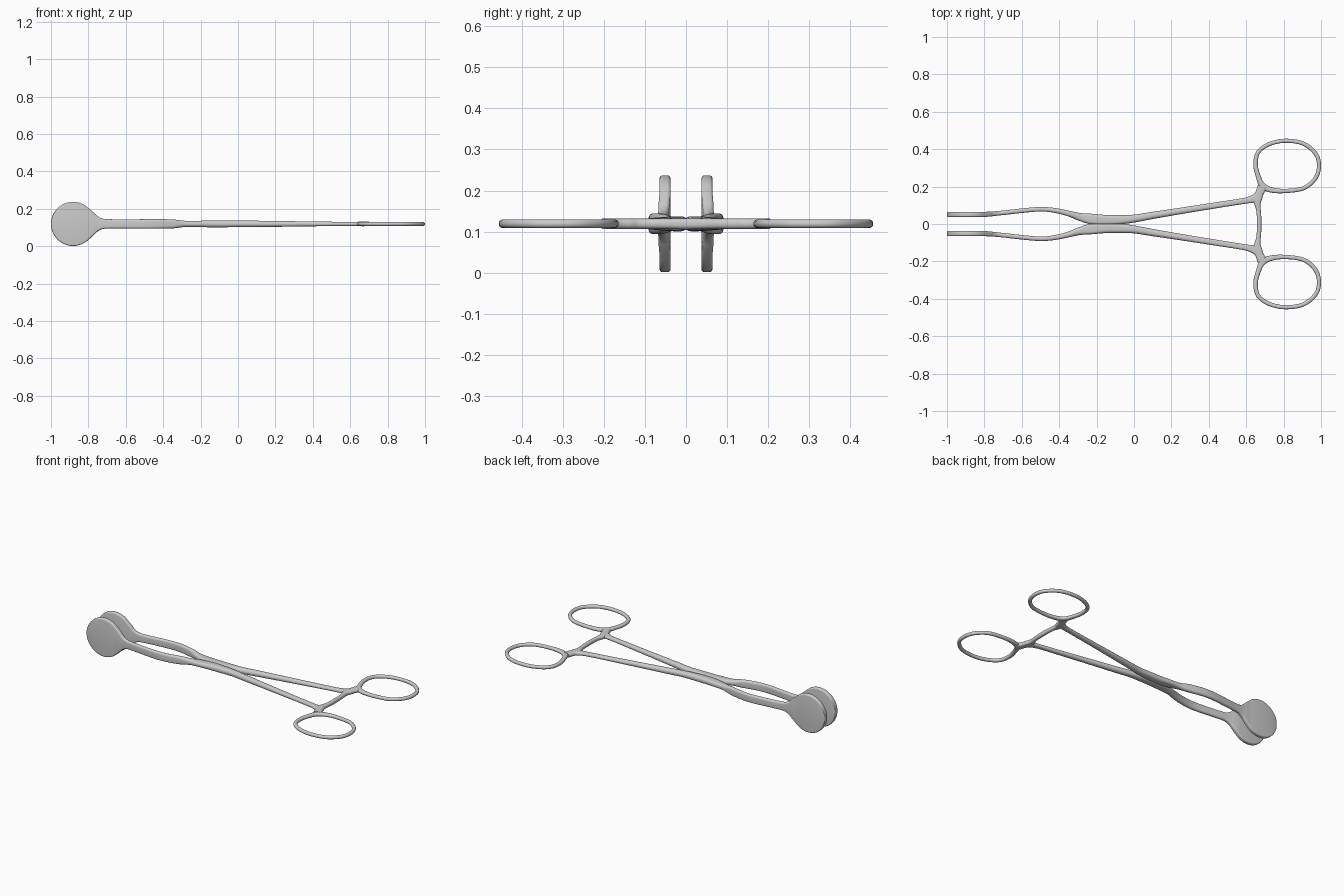
import bpy, bmesh
from math import sin, cos, pi, radians
from mathutils import Vector

if "Cube" in bpy.data.objects:
    bpy.data.objects.remove(bpy.data.objects["Cube"])

ZC = 0.119  # height of the middle plane


def smooth_points(pts, steps, closed):
    """Catmull-Rom interpolation of rows of (x, y, half width, half height, roundness)."""
    n = len(pts)
    get = (lambda i: pts[i % n]) if closed else (lambda i: pts[max(0, min(n - 1, i))])
    out = []
    for i in range(n if closed else n - 1):
        a, b, c, d = get(i - 1), get(i), get(i + 1), get(i + 2)
        for s in range(steps):
            t = s / steps
            out.append([0.5 * (2 * q + (r - p) * t + (2 * p - 5 * q + 4 * r - u) * t * t
                               + (3 * q - p - 3 * r + u) * t ** 3)
                        for p, q, r, u in zip(a, b, c, d)])
    if not closed:
        out.append(list(pts[-1]))
    return out


def section(w, h, k, n=5):
    """Rounded rectangle outline."""
    r = min(w, h) * min(k, 0.96)
    for ci, (sx, sy) in enumerate([(1, 1), (-1, 1), (-1, -1), (1, -1)]):
        for j in range(n + 1):
            a = (ci + j / n) * pi / 2
            yield sx * (w - r) + r * cos(a), sy * (h - r) + r * sin(a)


def sweep(name, pts, steps=5, closed=False, mirror=True):
    rows = smooth_points(pts, steps, closed)
    n = len(rows)
    bm = bmesh.new()
    rings = []
    for i, (x, y, w, h, k) in enumerate(rows):
        p = rows[(i - 1) % n] if closed else rows[max(i - 1, 0)]
        q = rows[(i + 1) % n] if closed else rows[min(i + 1, n - 1)]
        side = Vector((p[1] - q[1], q[0] - p[0], 0)).normalized()
        rings.append([bm.verts.new(Vector((x, y, 0)) + side * u + Vector((0, 0, v)))
                      for u, v in section(w, h, k)])
    m = len(rings[0])
    for i in range(n if closed else n - 1):
        a, b = rings[i], rings[(i + 1) % n]
        for j in range(m):
            bm.faces.new((a[j], a[(j + 1) % m], b[(j + 1) % m], b[j]))
    if not closed:
        bm.faces.new(rings[0])
        bm.faces.new(rings[-1])
    bmesh.ops.recalc_face_normals(bm, faces=bm.faces)
    me = bpy.data.meshes.new(name)
    bm.to_mesh(me)
    bm.free()
    ob = bpy.data.objects.new(name, me)
    bpy.context.collection.objects.link(ob)
    ob.location.z = ZC
    bpy.ops.object.select_all(action='DESELECT')
    ob.select_set(True)
    bpy.context.view_layer.objects.active = ob
    bpy.ops.object.shade_smooth_by_angle(angle=radians(50))
    if mirror:
        mod = ob.modifiers.new("Mirror", 'MIRROR')
        mod.use_axis = (False, True, False)
        mod.use_mirror_merge = False
    return ob


# Arms: round pad, neck, bowed jaw, joint and tapering shank in one sweep
R = 0.118
arm = [(-1 + R + R * cos(radians(t)), 0.051, w, R * sin(radians(t)), 0.6)
       for t, w in [(177, 0.008), (171, 0.011), (162, 0.013), (150, 0.0135), (135, 0.0135),
                    (120, 0.0135), (105, 0.0135), (90, 0.0135), (75, 0.0135), (60, 0.0135),
                    (47, 0.0135)]]
arm += [(-0.775, 0.053, 0.0135, 0.063, 0.7), (-0.75, 0.055, 0.0125, 0.040, 0.8),
        (-0.72, 0.058, 0.012, 0.027, 0.85), (-0.68, 0.062, 0.012, 0.025, 0.9),
        (-0.61, 0.070, 0.012, 0.0245, 0.9), (-0.50, 0.079, 0.012, 0.025, 0.9),
        (-0.42, 0.072, 0.013, 0.025, 0.9), (-0.35, 0.056, 0.015, 0.024, 0.9),
        (-0.29, 0.038, 0.021, 0.017, 0.9), (-0.23, 0.027, 0.028, 0.016, 0.9),
        (-0.16, 0.022, 0.027, 0.018, 0.9), (-0.08, 0.023, 0.025, 0.018, 0.9),
        (0.0, 0.029, 0.021, 0.0175, 0.95), (0.10, 0.046, 0.019, 0.017, 0.95),
        (0.25, 0.070, 0.017, 0.015, 0.95), (0.42, 0.097, 0.016, 0.0125, 0.95),
        (0.56, 0.119, 0.0155, 0.011, 0.95), (0.62, 0.130, 0.018, 0.011, 0.95),
        (0.66, 0.142, 0.027, 0.011, 0.95)]
sweep("clamp_arm", arm)

# Cross bar between the handles, flared where it meets shank and ring
half = [(0.668, 0.05, 0.012), (0.664, 0.085, 0.013), (0.659, 0.115, 0.019),
        (0.662, 0.14, 0.024), (0.671, 0.165, 0.022), (0.680, 0.185, 0.024),
        (0.685, 0.20, 0.024)]
bar = [(x, -y, w, 0.0125, 0.9) for x, y, w in reversed(half)]
bar += [(0.669, 0.0, 0.012, 0.0135, 0.9)]
bar += [(x, y, w, 0.0125, 0.9) for x, y, w in half]
sweep("cross_bar", bar, mirror=False)

# Finger rings
loop = [(0.989, 0.31, 0.011), (0.972, 0.375, 0.011), (0.905, 0.43, 0.011),
        (0.81, 0.445, 0.011), (0.725, 0.428, 0.011), (0.665, 0.385, 0.011),
        (0.650, 0.32, 0.012), (0.664, 0.255, 0.013), (0.688, 0.205, 0.016),
        (0.74, 0.181, 0.014), (0.82, 0.177, 0.011), (0.91, 0.193, 0.011),
        (0.970, 0.245, 0.011)]
sweep("finger_ring", [(x, y, w, 0.0105, 0.95) for x, y, w in loop], steps=7, closed=True)
